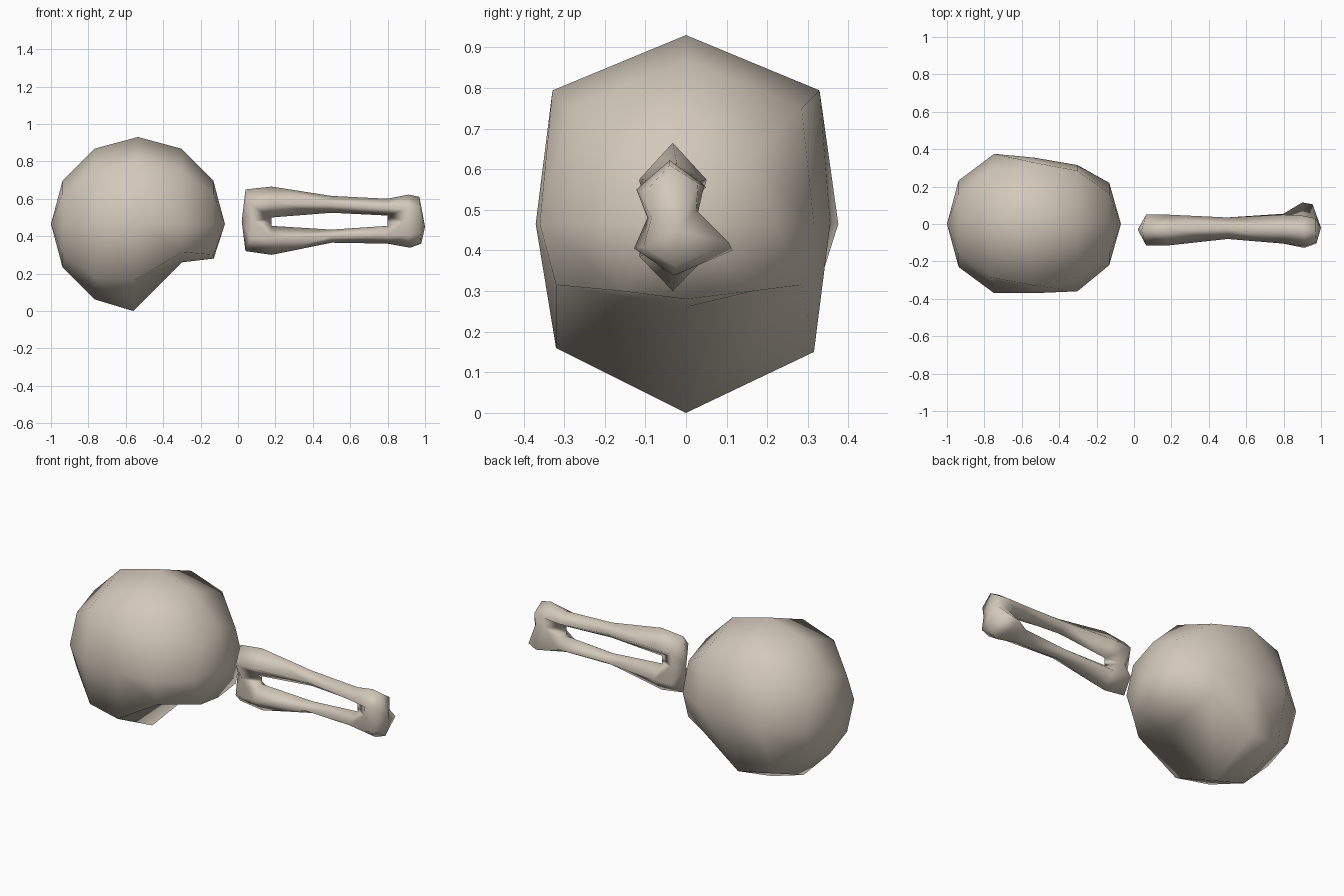
import bpy, bmesh, math

if "Cube" in bpy.data.objects:
    bpy.data.objects.remove(bpy.data.objects["Cube"])

bone = bpy.data.materials.new("bone beige")
bone.diffuse_color = (0.65, 0.58, 0.49, 1)
bone.use_nodes = True
bone.node_tree.nodes["Principled BSDF"].inputs["Base Color"].default_value = bone.diffuse_color


def finish(bm, name):
    bmesh.ops.recalc_face_normals(bm, faces=bm.faces)
    for f in bm.faces:
        f.smooth = True
    me = bpy.data.meshes.new(name)
    bm.to_mesh(me)
    bm.free()
    me.materials.append(bone)
    ob = bpy.data.objects.new(name, me)
    bpy.context.collection.objects.link(ob)
    return ob


def bridge(bm, a, b):
    n = len(a)
    for i in range(n):
        bm.faces.new((a[i], a[(i + 1) % n], b[(i + 1) % n], b[i]))


def fan(bm, ring, tip):
    v = bm.verts.new(tip)
    for i in range(len(ring)):
        bm.faces.new((ring[i], ring[(i + 1) % len(ring)], v))


# Skull: 8-sided ball with poles along x, flattened sides, cut-in underside
R, CX = 0.465, -0.535
moved = {(3, 6): (-0.56, 0, 0), (3, 5): (-0.56, -0.32, 0.16), (3, 7): (-0.56, 0.315, 0.15),
         (4, 6): (-0.30, 0, 0.26), (4, 5): (-0.30, -0.32, 0.315), (4, 7): (-0.30, 0.285, 0.315),
         (5, 6): (-0.13, 0, 0.28), (5, 5): (-0.13, -0.16, 0.30), (5, 7): (-0.13, 0.165, 0.30)}
# widest half-width allowed on each ring, front side and back side
limit = {1: (0.23, 0.24), 2: (0.37, 0.375), 3: (0.37, 0.355), 4: (0.36, 0.315), 5: (0.22, 0.22)}
bm = bmesh.new()
rings = []
for r in range(1, 6):
    ring = []
    x, rad = CX - R * math.cos(r * math.pi / 6), R * math.sin(r * math.pi / 6)
    for k in range(8):
        t = k * math.pi / 4
        y = max(-limit[r][0], min(limit[r][1], rad * math.cos(t)))
        px = x - 0.0 if abs(y) < 0.37 or r != 2 else x + 0.02
        ring.append(bm.verts.new(moved.get((r, k), (px, y, R + rad * math.sin(t)))))
    rings.append(ring)
for a, b in zip(rings, rings[1:]):
    bridge(bm, a, b)
fan(bm, rings[0], (CX - R, 0, R))
fan(bm, rings[-1], (CX + R, 0, R))
finish(bm, "skull")

# Forearm: two diamond-section rods joined at both ends
bm = bmesh.new()


def ring_of(pts):
    return [bm.verts.new(p) for p in pts]


def rod_section(x, front, back, zt, zs, zi):
    # outer ridge, front, inner ridge, back
    mid = (front + back) / 2
    return ring_of([(x, mid, zt), (x, front, zs), (x, mid, zi), (x, back, zs)])


upper = [rod_section(0.18, -0.115, 0.05, 0.665, 0.575, 0.50),
         rod_section(0.50, -0.08, 0.035, 0.615, 0.57, 0.525),
         rod_section(0.80, -0.105, 0.05, 0.60, 0.555, 0.51)]
lower = [rod_section(0.18, -0.115, 0.05, 0.30, 0.385, 0.455),
         rod_section(0.50, -0.08, 0.035, 0.365, 0.40, 0.435),
         rod_section(0.80, -0.105, 0.055, 0.36, 0.405, 0.455)]
for rod in (upper, lower):
    for a, b in zip(rod, rod[1:]):
        bridge(bm, a, b)


def join_end(u, w, e):
    # e: top, front upper, front waist, front lower, bottom, back lower, back waist, back upper
    for s, (fu, m, fl) in ((1, e[1:4]), (3, (e[7], e[6], e[5]))):
        bm.faces.new((e[0], u[0], u[s], fu))
        bm.faces.new((fu, u[s], u[2], m))
        bm.faces.new((m, u[2], w[2]))
        bm.faces.new((m, w[2], w[s], fl))
        bm.faces.new((fl, w[s], w[0], e[4]))


# Elbow end
elbow = ring_of([(0.04, -0.035, 0.65), (0.065, -0.115, 0.57), (0.085, -0.085, 0.48),
                 (0.065, -0.115, 0.39), (0.04, -0.035, 0.32), (0.065, 0.05, 0.39),
                 (0.085, 0.02, 0.48), (0.065, 0.05, 0.57)])
join_end(upper[0], lower[0], elbow)
fan(bm, elbow, (0.02, -0.03, 0.48))

# Wrist end with a knob pointing to the back
wrist = ring_of([(0.91, -0.04, 0.622), (0.91, -0.122, 0.55), (0.89, -0.095, 0.48),
                 (0.91, -0.128, 0.405), (0.92, -0.03, 0.338), (0.90, 0.115, 0.40),
                 (0.90, 0.03, 0.495), (0.90, 0.045, 0.56)])
tip = ring_of([(0.97, -0.04, 0.61), (0.975, -0.10, 0.545), (0.98, -0.085, 0.48),
               (0.975, -0.105, 0.41), (0.98, -0.025, 0.36), (0.955, 0.105, 0.42),
               (0.965, 0.025, 0.50), (0.97, 0.03, 0.565)])
join_end(upper[2], lower[2], wrist)
bridge(bm, wrist, tip)
fan(bm, tip, (1.0, -0.02, 0.45))
finish(bm, "forearm_bones")
